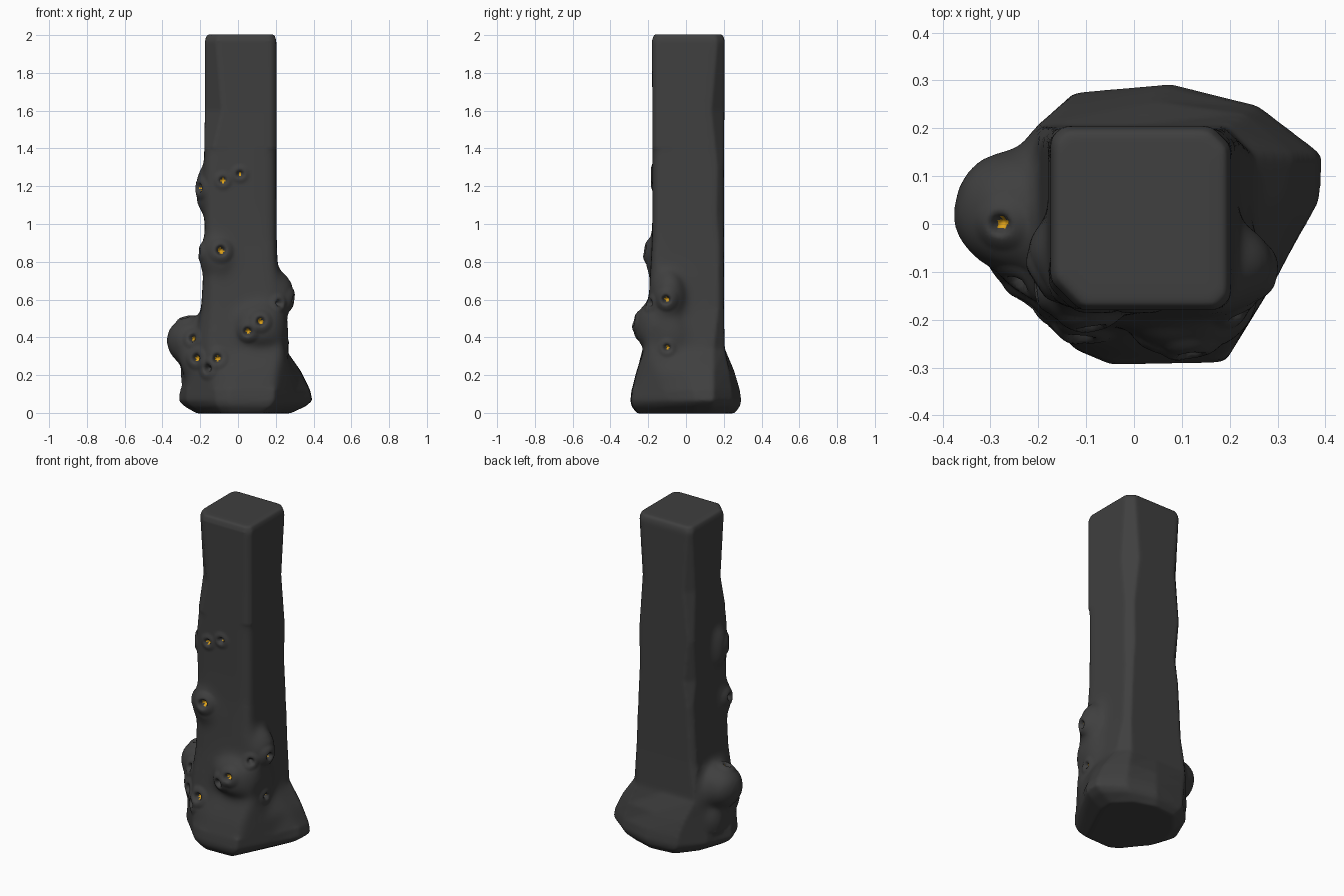
import bpy, bmesh, math, random
from mathutils import Vector
from mathutils.bvhtree import BVHTree

if "Cube" in bpy.data.objects:
    bpy.data.objects.remove(bpy.data.objects["Cube"])

random.seed(4)


def material(name, rgb):
    m = bpy.data.materials.new(name)
    m.diffuse_color = (*rgb, 1)
    m.use_nodes = True
    m.node_tree.nodes["Principled BSDF"].inputs["Base Color"].default_value = m.diffuse_color
    return m


STONE = material("charcoal stone", (0.05, 0.05, 0.05))
EMBER = material("ember orange", (0.75, 0.37, 0.01))


def loft(bm, rings):
    loops = [[bm.verts.new(p) for p in ring] for ring in rings]
    n = len(loops[0])
    for a, b in zip(loops, loops[1:]):
        for i in range(n):
            j = (i + 1) % n
            bm.faces.new((a[i], a[j], b[j], b[i]))
    bm.faces.new(loops[0][::-1])
    bm.faces.new(loops[-1])


def square(z, x0, x1, y0, y1, f=0.03, b=0.03, l=0.025):
    """Twelve point square; f, b, l cut the front-left, back-right, back-left corners."""
    xm, ym, c = (x0 + x1) / 2, (y0 + y1) / 2, 0.025
    pts = [(x1, ym), (x1, y1 - b), (x1 - b, y1), (xm, y1), (x0 + l, y1), (x0, y1 - l),
           (x0, ym), (x0, y0 + f), (x0 + f, y0), (xm, y0), (x1 - c, y0), (x1, y0 + c)]
    return [Vector((x, y, z)) for x, y in pts]


# flared foot outline
foot = [(.39, .05), (.395, .145), (.26, .248), (.08, .293), (-.125, .275), (-.25, .15),
        (-.315, 0), (-.275, -.11), (-.12, -.265), (-.05, -.295), (.19, -.29), (.30, -.11)]


def foot_ring(z, sx=1, sy=1):
    return [Vector((x * sx, y * sy, z)) for x, y in foot]


def blend_ring(a, b, t, z):
    return [Vector((*p.lerp(q, t).xy, z)) for p, q in zip(a, b)]


wide = foot_ring(0.065)
neck = square(0.34, -.23, .25, -.22, .205, .08, .06)

# pillar shaft with flared foot
bm = bmesh.new()
loft(bm, [foot_ring(-0.003, .7, .88), foot_ring(0.035, .91, .98), wide,
          blend_ring(wide, neck, .08, .12), blend_ring(wide, neck, .42, .22), neck,
          square(0.55, -.195, .22, -.2, .2, .06),
          square(0.9, -.175, .205, -.18, .2, .03),
          square(1.05, -.177, .204, -.178, .2, .025, .04, .05),
          square(1.3, -.18, .203, -.178, .2, .025, .035, .025),
          square(1.6, -.175, .203, -.178, .203, .09, .07, .05),
          square(1.97, -.175, .203, -.18, .205, .06, .04),
          square(2.004, -.165, .193, -.17, .195, .06, .04)])

# growths swelling out of the shaft: centre, radii
growths = [((-.235, .03, .38), (.155, .14, .14)),
           ((-.205, -.06, .28), (.11, .10, .14)),
           ((.11, -.15, .46), (.165, .13, .15)),
           ((.19, -.09, .62), (.11, .10, .15)),
           ((.215, -.08, .42), (.055, .10, .14)),
           ((-.10, -.12, .83), (.115, .105, .15)),
           ((-.13, -.06, 1.18), (.10, .09, .17)),
           ((-.23, .06, .20), (.08, .10, .12))]
for c, r in growths:
    made = bmesh.ops.create_icosphere(bm, subdivisions=2, radius=1)
    for v in made["verts"]:
        k = random.uniform(0.95, 1.05)
        v.co = Vector([c[i] + v.co[i] * r[i] * k for i in range(3)])
bmesh.ops.recalc_face_normals(bm, faces=bm.faces)
mesh = bpy.data.meshes.new("pillar")
bm.to_mesh(mesh)
bm.free()
mesh.materials.append(STONE)
mesh.materials.append(EMBER)
pillar = bpy.data.objects.new("pillar", mesh)
bpy.context.collection.objects.link(pillar)

# fuse everything into one skin
rm = pillar.modifiers.new("fuse", 'REMESH')
rm.mode = 'VOXEL'
rm.voxel_size = 0.01
bpy.context.view_layer.update()
skin = bpy.data.meshes.new_from_object(
    pillar.evaluated_get(bpy.context.evaluated_depsgraph_get()))
pillar.modifiers.clear()

# soften the overgrown area, keep the shaft edges crisp
bm = bmesh.new()
bm.from_mesh(skin)


def soften(verts, times):
    for _ in range(times):
        bmesh.ops.smooth_vert(bm, verts=verts, factor=0.5,
                              use_axis_x=True, use_axis_y=True, use_axis_z=True)


soften(list(bm.verts), 4)
soften([v for v in bm.verts if .13 < v.co.z < 1.4 and (v.co.y < .12 or v.co.x < -.2)], 40)
bm.normal_update()
tree = BVHTree.FromBMesh(bm)


# pits with a glowing bottom, pressed into the skin along an aim direction
def pit(target, aim, size, lit):
    aim = Vector(aim).normalized()
    hit, normal, _, _ = tree.ray_cast(Vector(target) + aim, -aim)
    if hit is None:
        return
    axis = (normal + aim).normalized()
    near = [v for v in bm.verts if (v.co - hit).length < .07 * size]
    core = set()
    for v in near:
        d = v.co - hit
        r = (d - axis * d.dot(axis)).length / size
        if r < .03:
            v.co -= axis * .045 * size * (math.cos(math.pi * r / .03) + 1) / 2
        if r < .065:  # faint raised rim
            v.co += axis * .01 * size * math.sin(math.pi * r / .065)
        if r < .0125:
            core.add(v)
    if lit:
        for f in {f for v in core for f in v.link_faces}:
            if sum(v in core for v in f.verts) >= 2:
                f.material_index = 1


F, L, R, U = (0, -1, 0), (-1, -.8, 0), (1, -.2, 0), (-.3, 0, 1)
pits = [((-.18, -.10, 1.19), L, 1, True), ((-.08, -.15, 1.23), F, .8, True),
        ((.01, -.15, 1.265), F, .8, True), ((-.09, -.2, .86), F, 1.1, True),
        ((-.18, -.12, .85), L, .9, False), ((.05, -.25, .43), F, 1, True),
        ((.12, -.25, .485), F, 1, True), ((-.22, -.15, .29), F, 1, True),
        ((-.11, -.2, .29), F, 1, True), ((-.16, -.2, .235), F, 1, False),
        ((-.24, -.1, .395), F, .9, True), ((.26, -.1, .60), R, 1, True),
        ((.26, -.1, .345), R, .8, True), ((.2, -.17, .58), (1, -1, 0), .8, False),
        ((-.28, .0, .5), U, .9, True)]
for p in pits:
    pit(*p)

for f in bm.faces:
    f.smooth = True
bm.to_mesh(skin)
bm.free()
if len(skin.materials) < 2:
    skin.materials.clear()
    skin.materials.append(STONE)
    skin.materials.append(EMBER)
pillar.data = skin
skin.name = "pillar skin"
